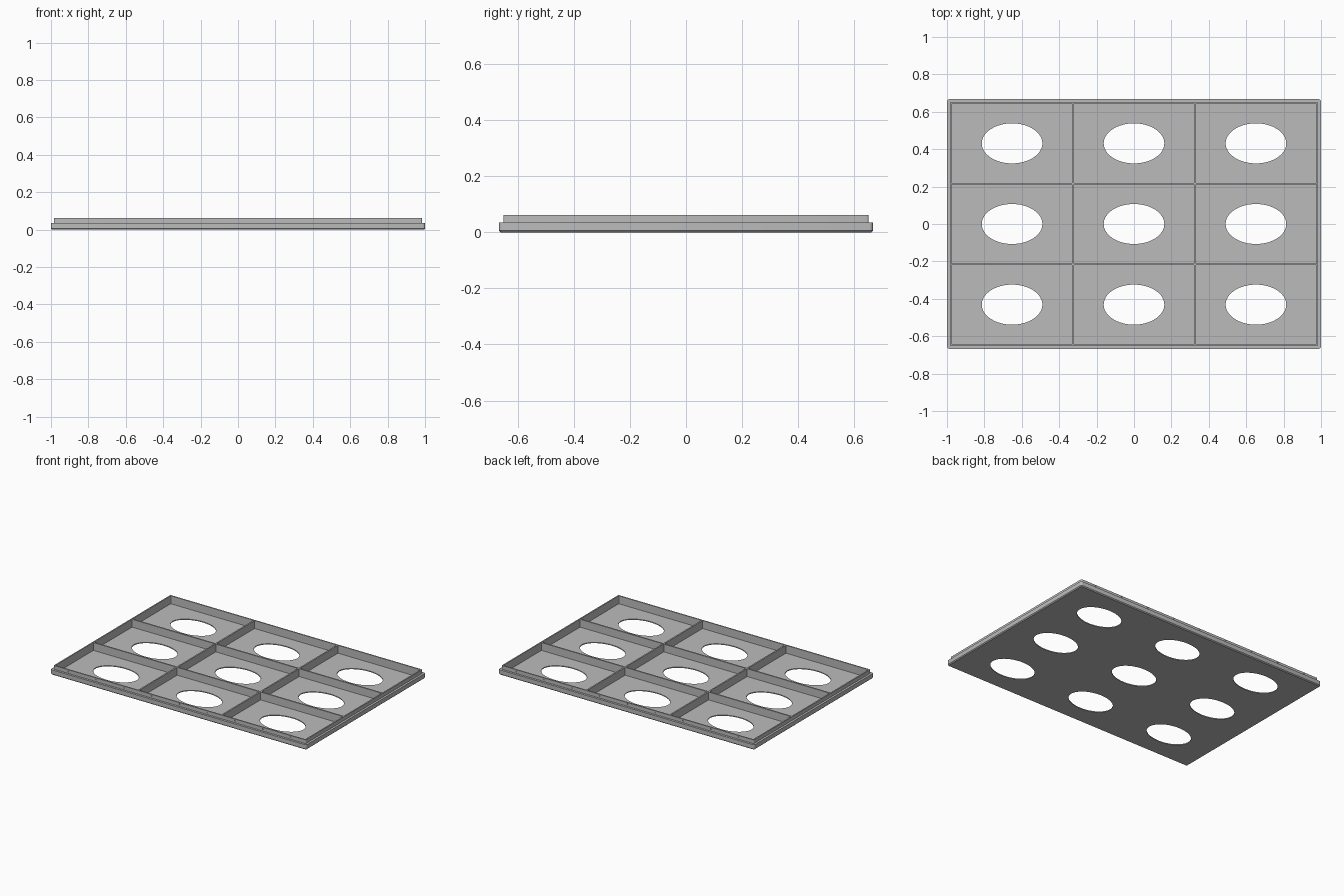
import bpy, bmesh, math
from mathutils import Matrix

cube = bpy.data.objects.get("Cube")
if cube:
    bpy.data.objects.remove(cube, do_unlink=True)

HX, HY = 1.0, 0.667          # outer half sizes
TOP, STEP, FLOOR = 0.062, 0.036, 0.006
PX, PY = 0.652, 0.431        # compartment pitch

grey = bpy.data.materials.new("plain grey")
grey.use_nodes = True
grey.diffuse_color = (0.5, 0.5, 0.5, 1)
grey.node_tree.nodes["Principled BSDF"].inputs["Base Color"].default_value = (0.5, 0.5, 0.5, 1)


def make_object(name, bm):
    bmesh.ops.recalc_face_normals(bm, faces=bm.faces)
    mesh = bpy.data.meshes.new(name)
    bm.to_mesh(mesh)
    bm.free()
    mesh.materials.append(grey)
    obj = bpy.data.objects.new(name, mesh)
    bpy.context.collection.objects.link(obj)
    return obj


def rounded_loop(bm, inset, z, radius, steps=4):
    """Ring of vertices around a rounded rectangle."""
    verts = []
    for i, (sx, sy) in enumerate([(1, 1), (-1, 1), (-1, -1), (1, -1)]):
        cx, cy = sx * (HX - inset - radius), sy * (HY - inset - radius)
        for k in range(steps + 1):
            a = math.pi / 2 * (i + k / steps)
            verts.append(bm.verts.new((cx + radius * math.cos(a), cy + radius * math.sin(a), z)))
    return verts


# Tray shell: chamfered foot, outer ledge, raised rim, floor
bm = bmesh.new()
profile = [(0.006, 0, 0.008), (0, 0.006, 0.012), (0, STEP, 0.012), (0.015, STEP, 0.008),
           (0.015, TOP, 0.008), (0.024, TOP, 0.002), (0.024, FLOOR, 0.002)]
loops = [rounded_loop(bm, *p) for p in profile]
for a, b in zip(loops, loops[1:]):
    n = len(a)
    for i in range(n):
        j = (i + 1) % n
        bm.faces.new((a[i], a[j], b[j], b[i]))
bm.faces.new(loops[0])
bm.faces.new(loops[-1])
tray = make_object("tray_shell", bm)

# Cutter: oval floor openings, and dimples along the front and back of the rim
bm = bmesh.new()
for ix in (-1, 0, 1):
    for iy in (-1, 0, 1):
        oval = Matrix.Translation((ix * PX, iy * PY, 0)) @ Matrix.Diagonal((0.162, 0.107, 1, 1))
        bmesh.ops.create_cone(bm, cap_ends=True, segments=64, radius1=1, radius2=1,
                              depth=0.05, matrix=oval)
for side in (-1, 1):
    for i in range(-4, 5):
        pin = Matrix.Translation((i * PX / 3, side * (HY - 0.015), 0.052)) @ Matrix.Rotation(math.pi / 2, 4, 'X')
        bmesh.ops.create_cone(bm, cap_ends=True, segments=12, radius1=0.005, radius2=0.005,
                              depth=0.008, matrix=pin)
cutter = make_object("opening_cutter", bm)
cutter.hide_render = True
cutter.hide_viewport = True

cut = tray.modifiers.new("openings", 'BOOLEAN')
cut.operation = 'DIFFERENCE'
cut.solver = 'EXACT'
cut.object = cutter

# Dividers between the compartments
def divider(name, location, size):
    bm = bmesh.new()
    bmesh.ops.create_cube(bm, size=1, matrix=Matrix.Translation(location) @ Matrix.Diagonal((*size, 1)))
    return make_object(name, bm)


height = TOP - FLOOR
mid = FLOOR + height / 2 - 0.001
for side, label in ((-1, "low"), (1, "high")):
    divider("cross_divider_" + label, (side * PX / 2, 0, mid), (0.01, 2 * HY - 0.04, height))
    divider("long_divider_" + label, (0, side * PY / 2, mid), (2 * HX - 0.04, 0.01, height))

# Smooth the rounded corners while keeping edges sharp
bpy.ops.object.select_all(action='DESELECT')
tray.select_set(True)
bpy.context.view_layer.objects.active = tray
bpy.ops.object.shade_smooth_by_angle(angle=math.radians(30))
